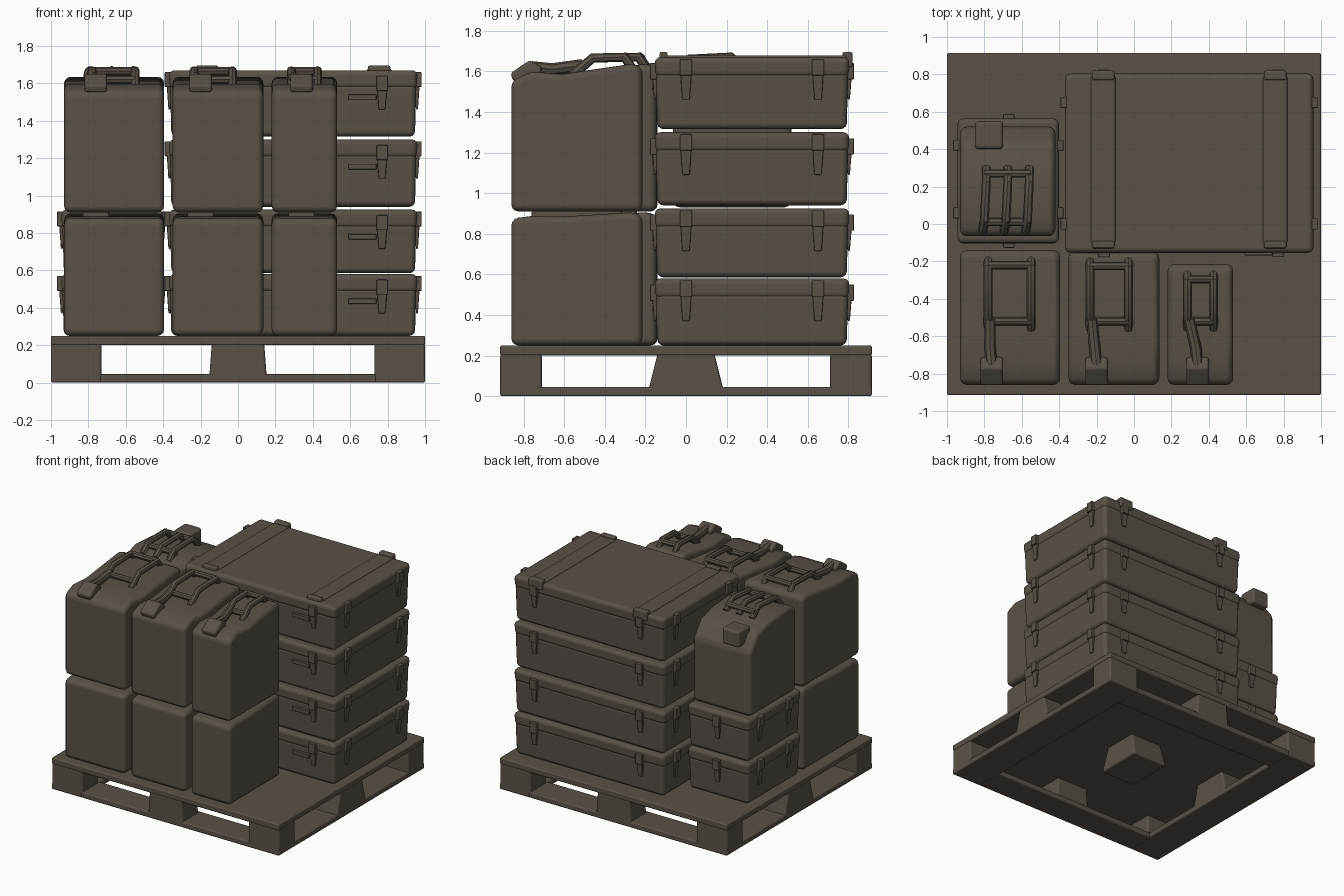
import bpy, bmesh
from math import radians

cube = bpy.data.objects.get("Cube")
if cube:
    bpy.data.objects.remove(cube, do_unlink=True)

mat = bpy.data.materials.new("dark olive brown")
mat.use_nodes = True
COLOUR = (0.10, 0.083, 0.065, 1)
mat.diffuse_color = COLOUR
for node in mat.node_tree.nodes:
    if node.type == 'BSDF_PRINCIPLED':
        node.inputs["Base Color"].default_value = COLOUR
        node.inputs["Roughness"].default_value = 0.8


def finish(obj, bevel=0.0, segments=3):
    """Material, rounded edges and smooth shading."""
    obj.data.materials.append(mat)
    for other in bpy.context.selected_objects:
        other.select_set(False)
    obj.select_set(True)
    bpy.context.view_layer.objects.active = obj
    bpy.ops.object.shade_smooth_by_angle(angle=radians(40))
    if bevel:
        mod = obj.modifiers.new("round", 'BEVEL')
        mod.width = bevel
        mod.segments = segments
        mod.limit_method = 'ANGLE'
        mod.harden_normals = True
    return obj


def from_bmesh(name, bm, bevel, segments=3):
    bmesh.ops.recalc_face_normals(bm, faces=bm.faces)
    mesh = bpy.data.meshes.new(name)
    bm.to_mesh(mesh)
    bm.free()
    obj = bpy.data.objects.new(name, mesh)
    bpy.context.collection.objects.link(obj)
    return finish(obj, bevel, segments)


def box(name, x, y, z, bevel=0.0, shrink_low=0.0, flare_low=(0, 0)):
    """Box from three ranges; the bottom can be pulled in or flared out."""
    bm = bmesh.new()
    bmesh.ops.create_cube(bm, size=1)
    for v in bm.verts:
        low = v.co.z < 0
        for axis, (a, b) in enumerate((x, y, z)):
            side = 1 if v.co[axis] > 0 else -1
            v.co[axis] = b if side > 0 else a
            if low and axis < 2:
                v.co[axis] += side * (flare_low[axis] - shrink_low)
    return from_bmesh(name, bm, bevel)


def extrude_profile(name, profile, x, bevel):
    """Side profile in (y, z) drawn across a range of x."""
    bm = bmesh.new()
    face = bm.faces.new([bm.verts.new((x[0], y, z)) for y, z in profile])
    grown = bmesh.ops.extrude_face_region(bm, geom=[face])["geom"]
    moved = [g for g in grown if isinstance(g, bmesh.types.BMVert)]
    bmesh.ops.translate(bm, verts=moved, vec=(x[1] - x[0], 0, 0))
    return from_bmesh(name, bm, bevel)


def bar(name, points, radius):
    """Rounded bar following a path."""
    curve = bpy.data.curves.new(name, 'CURVE')
    curve.dimensions = '3D'
    curve.bevel_depth = radius
    curve.bevel_resolution = 2
    curve.use_fill_caps = True
    spline = curve.splines.new('POLY')
    spline.points.add(len(points) - 1)
    for p, co in zip(spline.points, points):
        p.co = (*co, 1)
    obj = bpy.data.objects.new(name, curve)
    bpy.context.collection.objects.link(obj)
    for other in bpy.context.selected_objects:
        other.select_set(False)
    obj.select_set(True)
    bpy.context.view_layer.objects.active = obj
    bpy.ops.object.convert(target='MESH')
    return finish(bpy.context.view_layer.objects.active)


# Pallet: deck, bottom frame, nine blocks
box("pallet_deck", (-1, 1), (-.915, .915), (.2, .25), .01)
for s, side in ((-1, "right"), (1, "left")):
    box("pallet_runner_" + side, sorted((s, s * .73)), (-.915, .915), (0, .045), .01)
for s, side in ((-1, "front"), (1, "back")):
    box("pallet_runner_" + side, (-.74, .74), sorted((s * .915, s * .69)), (0, .045), .01)
for xs, column in (((-1, -.73), "right"), ((-.14, .14), "middle"), ((.73, 1), "left")):
    for ys, row in (((-.915, -.71), "front"), ((-.14, .14), "middle"), ((.71, .915), "back")):
        flare = (.015 if column == "middle" else 0, .05 if row == "middle" else 0)
        box(f"pallet_block_{row}_{column}", xs, ys, (.01, .21), .015, 0, flare)


def latch(name, axis, side, face, at, top, long=.2, width=.06):
    """Buckle on a case wall, tapering to the bottom, with a raised lip on top."""
    across = (at - width / 2, at + width / 2)
    for part, (h0, h1), out in (("strap", (top - long, top - .03), .014),
                                ("lip", (top - .08, top), .022)):
        depth = sorted((face - side * .02, face + side * out))
        xs, ys = (depth, across) if axis == 'x' else (across, depth)
        box(f"{name}_{part}", xs, ys, (h0, h1), .005,
            .012 if part == "strap" else 0)


def case(name, x, y, z, xlatches, ylatches, front=True):
    """Lidded case: tapered tub, lid with a slight rim, latches on its walls."""
    seam = z[1] - .10
    box(name + "_tub", (x[0] + .006, x[1] - .006), (y[0] + .006, y[1] - .006),
        (z[0], seam + .03), .03, .008)
    box(name + "_lid", x, y, (seam, z[1]), .03, .004)
    for i, at in enumerate(ylatches):
        for side, face in ((-1, x[0]), (1, x[1])):
            latch(f"{name}_side_latch_{i}_{'r' if side < 0 else 'l'}", 'x', side, face, at, z[1] - .01)
    for i, at in enumerate(xlatches):
        for side, face in ((-1, y[0]), (1, y[1])):
            latch(f"{name}_{'front' if side < 0 else 'back'}_latch_{i}", 'y', side, face, at, z[1] - .03, .18)


# Stack of four large cases
levels = ((.25, .58), (.585, .925), (.94, 1.30), (1.315, 1.67))
for n, z in enumerate(levels):
    case(f"large_case_{n + 1}", (-.37, .96), (-.155, .805), z, (-.16, .77), (0, .65))
    # Carrying handle beside the front latch
    box(f"large_case_{n + 1}_front_handle", (.59, .74), (-.168, -.13),
        (z[1] - .16, z[1] - .13), .005)
for n, at in enumerate((-.165, .755)):
    box(f"lid_rib_{n + 1}", (at - .065, at + .065), (-.10, .79), (1.65, 1.678), .008)
    for y, where in (((-.13, -.09), "front"), ((.77, .82), "back")):
        box(f"lid_clip_{n + 1}_{where}", (at - .06, at + .06), y, (1.62, 1.695), .01)

# Two small cases behind the canisters
for n, z in enumerate(levels[:2]):
    case(f"small_case_{n + 1}", (-.945, -.40), (-.105, .565), z, (-.67,), (.06, .42))


def canister(name, x, y, z0, profile_top):
    """Canister body with a shaped top running from front to back."""
    extrude_profile(name, [(y[1], z0), (y[0], z0)] + profile_top, x, .035)


# Front row: lower and upper canisters, each with handles and a spout
cans = (((-.93, -.395), (-.86, -.14), (-.78, -.55), -.76),
        ((-.35, .135), (-.86, -.145), (-.235, -.03), -.20),
        ((.18, .53), (-.86, -.215), (.285, .425), .34))
for n, (x, y, bars, spout) in enumerate(cans):
    a, b = y
    for level, (z0, top) in (("lower", (.25, .895)), ("upper", (.91, 1.625))):
        drop = .07 if level == "upper" else .02
        canister(f"{level}_canister_{n + 1}", x, y, z0,
                 [(a, top - drop), (a + .10, top - drop * .4), (a + .25, top - drop * .55),
                  (b - .06, top + .01), (b, top)])
    box(f"lower_canister_cap_{n + 1}", (spout - .07, spout + .07), (a + .1, b - .1), (.87, .915), .01)
    # Handle loop
    h = 1.665
    end = a + .30
    for i, bx in enumerate(bars):
        bar(f"canister_{n + 1}_handle_{i + 1}",
            [(bx, b - .04, 1.60), (bx, b - .09, h + .005), (bx, end + .1, h), (bx, end, 1.58)], .024)
    bar(f"canister_{n + 1}_crossbar", [(bars[0], b - .08, h), (bars[1], b - .08, h)], .022)
    bar(f"canister_{n + 1}_front_crossbar", [(bars[0], end + .04, 1.62), (bars[1], end + .04, 1.62)], .022)
    # Clamp arm and spout
    bar(f"canister_{n + 1}_clamp",
        [(bars[0] + .01, end + .05, 1.63), (spout - .01, a + .20, 1.61), (spout, a + .10, 1.62)], .03)
    extrude_profile(f"canister_{n + 1}_spout",
                    [(a + .01, 1.55), (a - .005, 1.59), (a + .09, 1.655), (a + .15, 1.62), (a + .14, 1.55)],
                    (spout - .06, spout + .06), .015)

# Rear canister standing on the small cases, its spout end facing back
canister("rear_canister", (-.93, -.42), (-.065, .52), .93,
         [(-.065, 1.59), (.02, 1.62), (.30, 1.60), (.43, 1.56), (.52, 1.44)])
for n, bx in enumerate((-.79, -.675, -.56)):
    bar(f"rear_canister_handle_{n + 1}",
        [(bx - .02, -.04, 1.59), (bx - .01, .02, 1.66), (bx, .22, 1.67), (bx, .30, 1.60)], .024)
for y, z, where in ((.27, 1.64, "back"), (.01, 1.64, "front")):
    bar("rear_canister_crossbar_" + where, [(-.80, y, z), (-.55, y, z)], .022)
box("rear_canister_spout", (-.85, -.70), (.40, .55), (1.47, 1.60), .02)
